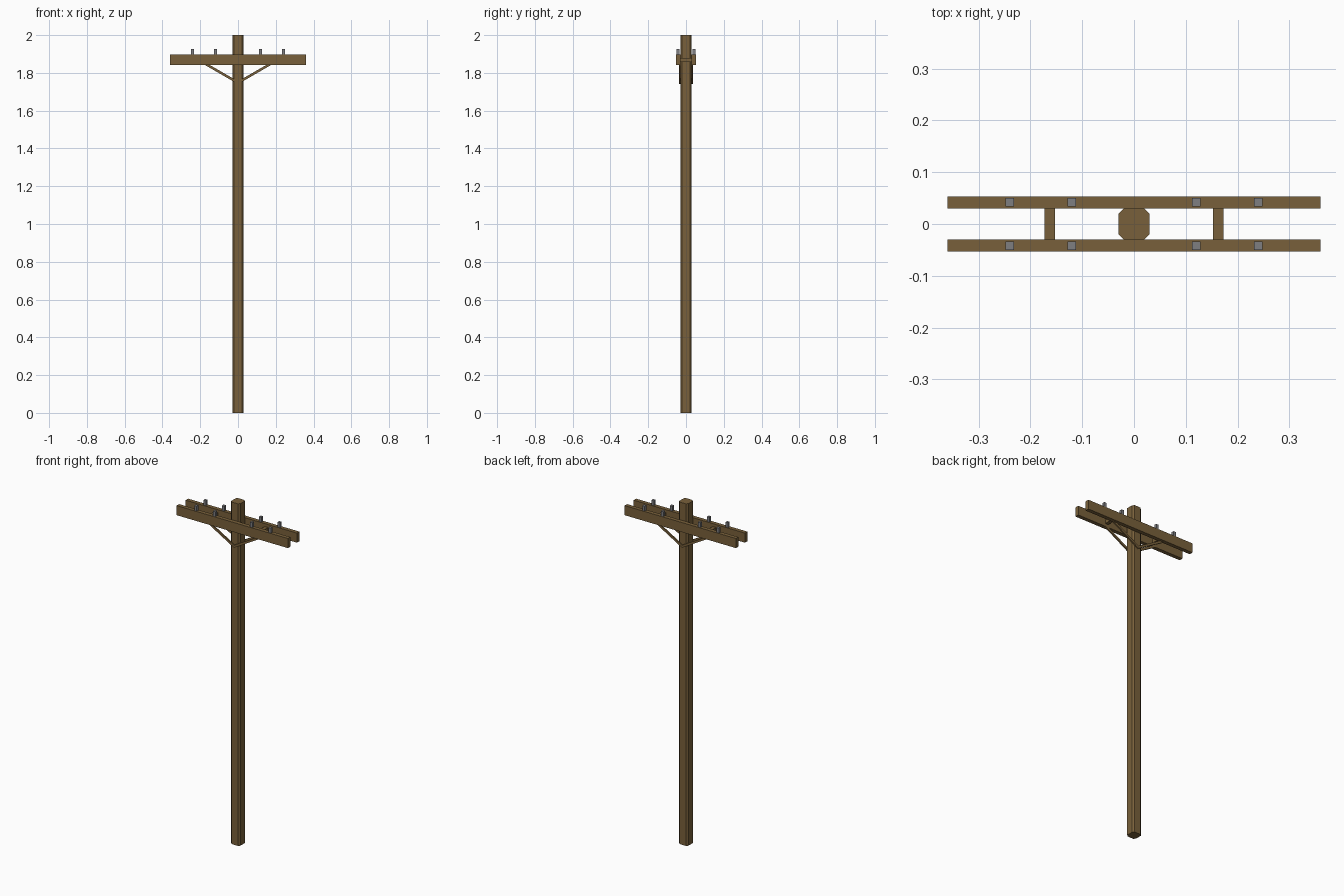
import bpy, bmesh, math
from mathutils import Matrix

if "Cube" in bpy.data.objects:
    bpy.data.objects.remove(bpy.data.objects["Cube"])


def material(name, color):
    m = bpy.data.materials.new(name)
    m.diffuse_color = (*color, 1)
    m.use_nodes = True
    m.node_tree.nodes["Principled BSDF"].inputs["Base Color"].default_value = m.diffuse_color
    return m


WOOD = material("brown wood", (0.19, 0.118, 0.043))
METAL = material("grey metal", (0.21, 0.21, 0.22))


def make(name, bm, mat):
    bmesh.ops.recalc_face_normals(bm, faces=bm.faces)
    mesh = bpy.data.meshes.new(name)
    bm.to_mesh(mesh)
    bm.free()
    mesh.materials.append(mat)
    obj = bpy.data.objects.new(name, mesh)
    bpy.context.collection.objects.link(obj)
    return obj


def box(name, center, size, mat, tilt=0):
    bm = bmesh.new()
    bmesh.ops.create_cube(bm, size=1, matrix=Matrix.Translation(center)
                          @ Matrix.Rotation(tilt, 4, 'Y') @ Matrix.Diagonal((*size, 1)))
    return make(name, bm, mat)


# Pole: square post with chamfered corners
R, C = 0.03, 0.02
profile = [(C, -R), (R, -C), (R, C), (C, R), (-C, R), (-R, C), (-R, -C), (-C, -R)]
bm = bmesh.new()
base = bm.faces.new([bm.verts.new((x, y, 0)) for x, y in profile])
top = bmesh.ops.extrude_face_region(bm, geom=[base], use_keep_orig=True)
bmesh.ops.translate(bm, vec=(0, 0, 2),
                    verts=[v for v in top["geom"] if isinstance(v, bmesh.types.BMVert)])
make("pole", bm, WOOD)

brace_angle = math.radians(30)
for side, s in (("front", -1), ("back", 1)):
    # Crossarm on each side of the pole
    box(f"{side}_crossarm", (0, s * 0.0415, 1.869), (0.72, 0.023, 0.056), WOOD)
    # Insulator pins on top of the arm
    for i, x in enumerate((-0.24, -0.12, 0.12, 0.24)):
        box(f"{side}_pin_{i + 1}", (x, s * 0.042, 1.908), (0.016, 0.016, 0.036), METAL)
    # Diagonal braces from the pole to the arm
    for hand, h in (("left", -1), ("right", 1)):
        box(f"{side}_{hand}_brace", (h * 0.083, s * 0.0335, 1.796), (0.2, 0.008, 0.013),
            WOOD, -h * brace_angle)

# Spacer blocks joining the two arms
for hand, h in (("left", -1), ("right", 1)):
    box(f"{hand}_spacer", (h * 0.1625, 0, 1.869), (0.021, 0.062, 0.022), WOOD)
